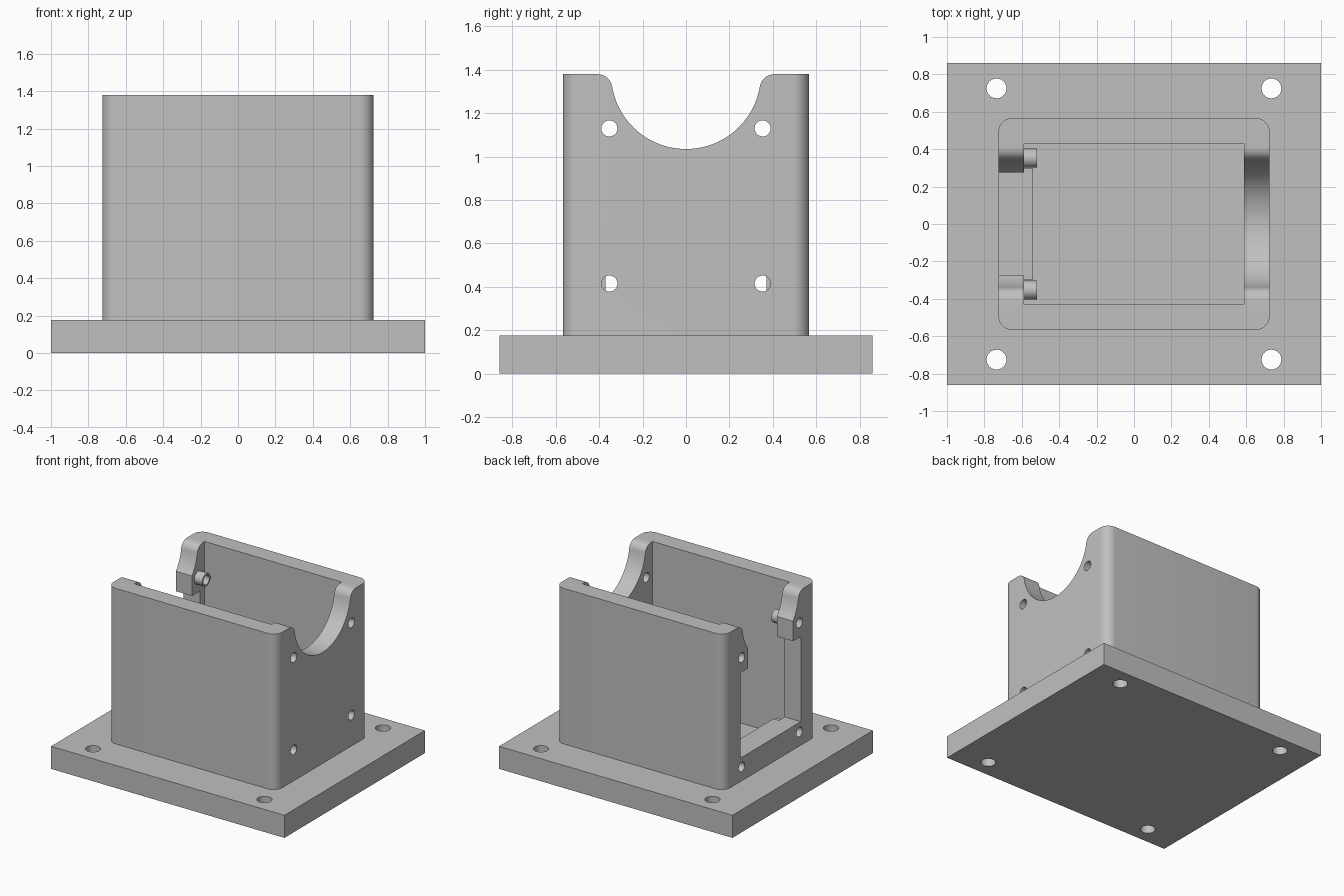
import bpy
import bmesh
from math import sin, cos, pi, atan2
from mathutils import Matrix

old = bpy.data.objects.get("Cube")
if old:
    bpy.data.objects.remove(old, do_unlink=True)

GREY = (0.53, 0.53, 0.53, 1)
grey = bpy.data.materials.new("light_grey")
grey.use_nodes = True
grey.diffuse_color = GREY
grey.node_tree.nodes["Principled BSDF"].inputs["Base Color"].default_value = GREY

PLATE = 0.175          # base plate thickness
TOP = 1.38             # top of the walls
OUT_X, OUT_Y = 0.725, 0.567
IN_X, IN_Y = 0.587, 0.43
HOLE_Y, HOLE_R = 0.353, 0.037


def finish(name, bm):
    bmesh.ops.recalc_face_normals(bm, faces=bm.faces)
    mesh = bpy.data.meshes.new(name)
    bm.to_mesh(mesh)
    bm.free()
    mesh.materials.append(grey)
    obj = bpy.data.objects.new(name, mesh)
    bpy.context.collection.objects.link(obj)
    return obj


def box(name, x, y, z, corner=0):
    """Box from (min, max) pairs, with optional rounded vertical edges."""
    bm = bmesh.new()
    bmesh.ops.create_cube(bm, size=1)
    for v in bm.verts:
        v.co = [r[0] if c < 0 else r[1] for c, r in zip(v.co, (x, y, z))]
    if corner:
        upright = [e for e in bm.edges
                   if abs(e.verts[0].co.z - e.verts[1].co.z) > 0.01]
        bmesh.ops.bevel(bm, geom=upright, offset=corner, segments=10,
                        profile=0.5, affect='EDGES')
    return finish(name, bm)


def rod(name, centre, radius, length, axis='X'):
    bm = bmesh.new()
    bmesh.ops.create_cone(bm, cap_ends=True, segments=40, radius1=radius,
                          radius2=radius, depth=length)
    if axis == 'X':
        bm.transform(Matrix.Rotation(pi / 2, 4, 'Y'))
    bm.transform(Matrix.Translation(centre))
    return finish(name, bm)


def cradle_cutter():
    """Half-round trough along x with rounded lips."""
    r, lip = 0.345, 0.068
    lip_y = ((r + lip) ** 2 - lip ** 2) ** 0.5
    a = atan2(lip, lip_y)
    n = 8
    side = [(lip_y - lip * sin(t), TOP - lip + lip * cos(t))
            for t in ((pi / 2 - a) * i / n for i in range(n + 1))]
    bowl = [(r * cos(t), TOP - r * sin(t))
            for t in (a + (pi - 2 * a) * i / 48 for i in range(1, 48))]
    profile = ([(lip_y, TOP + 0.2)] + side + bowl
               + [(-y, z) for y, z in reversed(side)] + [(-lip_y, TOP + 0.2)])
    bm = bmesh.new()
    face = bm.faces.new([bm.verts.new((-1, y, z)) for y, z in profile])
    ext = bmesh.ops.extrude_face_region(bm, geom=[face])["geom"]
    bmesh.ops.translate(bm, vec=(2, 0, 0),
                        verts=[g for g in ext if isinstance(g, bmesh.types.BMVert)])
    return finish("cradle_cutter", bm)


def cut(obj, cutters):
    bpy.context.view_layer.objects.active = obj
    for c in cutters:
        mod = obj.modifiers.new("cut", 'BOOLEAN')
        mod.operation = 'DIFFERENCE'
        mod.solver = 'EXACT'
        mod.object = c
        bpy.ops.object.modifier_apply(modifier=mod.name)
        bpy.data.objects.remove(c, do_unlink=True)


def smooth(obj):
    bpy.ops.object.select_all(action='DESELECT')
    obj.select_set(True)
    bpy.context.view_layer.objects.active = obj
    bpy.ops.object.shade_smooth_by_angle(angle=0.5)


# Base plate with four mounting holes
base = box("base_plate", (-1, 1), (-0.86, 0.86), (0, PLATE))
cut(base, [rod("mount_cutter", (sx * 0.735, sy * 0.725, 0.1), 0.053, 1, 'Z')
           for sx in (-1, 1) for sy in (-1, 1)])
smooth(base)

# Housing walls: hollow, troughed at the top, open on the -x side
housing = box("housing", (-OUT_X, OUT_X), (-OUT_Y, OUT_Y), (PLATE, TOP), 0.075)
cutters = [
    box("cavity_cutter", (-IN_X, IN_X), (-IN_Y, IN_Y), (0, 2)),
    cradle_cutter(),
    box("slot_cutter", (-1, -0.5), (-0.275, 0.275), (0.9, 1.3)),
    box("window_cutter", (-1, -0.5), (-0.37, 0.37), (0.357, 1.017)),
]
for s in (-1, 1):
    y = s * HOLE_Y
    cutters += [rod("upper_hole_cutter", (0, y, 1.13), HOLE_R, 2),
                rod("lower_left_cutter", (0.7, y, 0.415), HOLE_R, 0.6),
                rod("lower_right_cutter", (-0.7, y, 0.283), HOLE_R, 0.6)]
cut(housing, cutters)
smooth(housing)

# Tubular bosses inside the open wall
for side, s in (("back", 1), ("front", -1)):
    for level, z in (("upper", 1.13), ("lower", 0.283)):
        centre = (-0.553, s * HOLE_Y, z)
        boss = rod(f"{level}_{side}_boss", centre, 0.05, 0.068)
        cut(boss, [rod("bore_cutter", centre, HOLE_R, 0.3)])
        smooth(boss)

# Ledge behind the window sill
box("sill_ledge", (-IN_X, -0.54), (-0.3, 0.3), (PLATE, 0.357))
